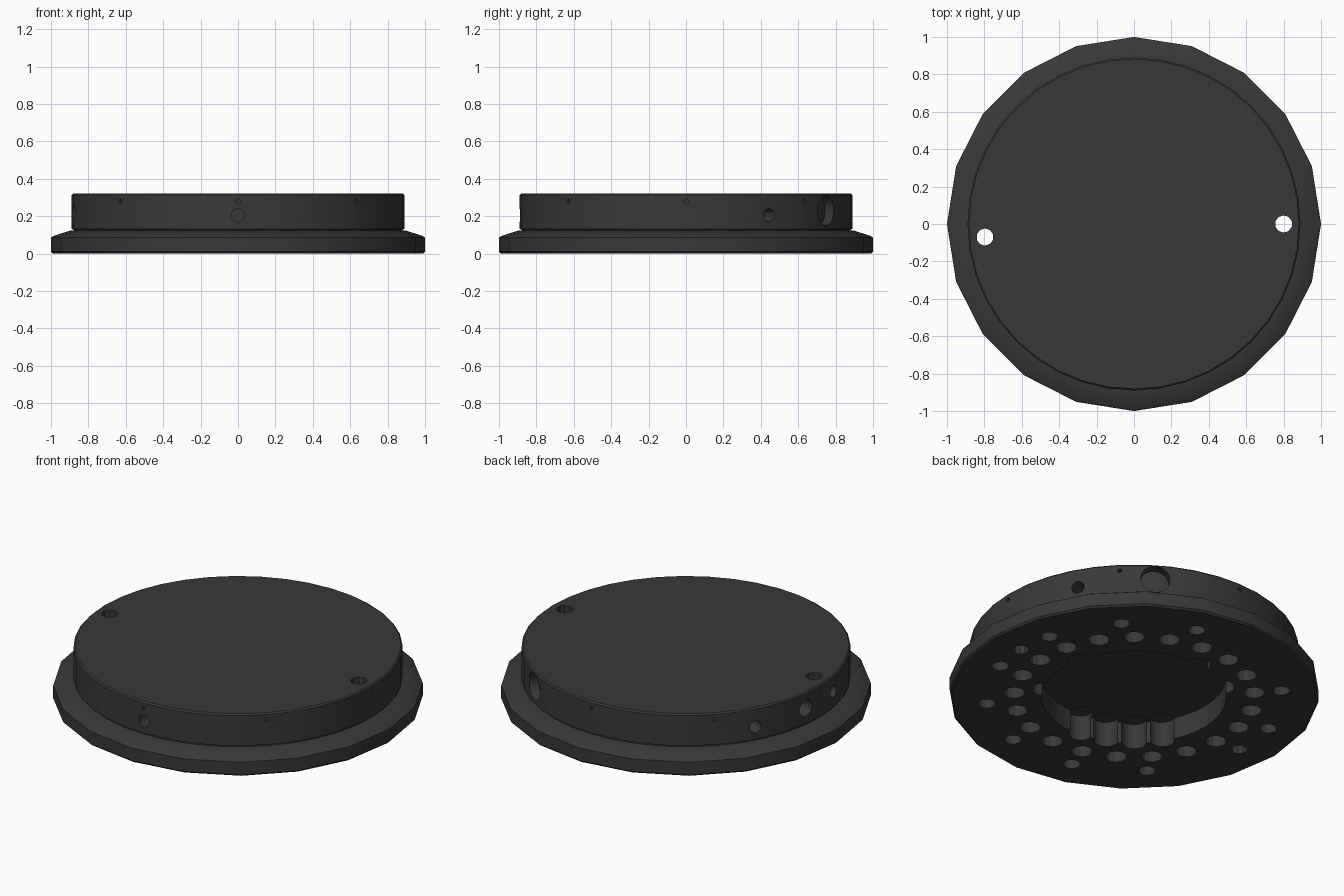
import bpy, bmesh, math
from mathutils import Matrix, Vector

if "Cube" in bpy.data.objects:
    bpy.data.objects.remove(bpy.data.objects["Cube"], do_unlink=True)

mat = bpy.data.materials.new("dark_grey")
mat.use_nodes = True
GREY = (0.04, 0.04, 0.04, 1)
mat.diffuse_color = GREY
mat.node_tree.nodes["Principled BSDF"].inputs["Base Color"].default_value = GREY


def make_object(name, bm):
    bmesh.ops.recalc_face_normals(bm, faces=bm.faces)
    mesh = bpy.data.meshes.new(name)
    bm.to_mesh(mesh)
    bm.free()
    mesh.materials.append(mat)
    ob = bpy.data.objects.new(name, mesh)
    bpy.context.collection.objects.link(ob)
    return ob


def turned(name, profile, sides):
    """Closed solid turned about z from (radius, height) points."""
    bm = bmesh.new()
    rings = []
    for r, z in profile:
        rings.append([bm.verts.new((r * math.cos(math.tau * i / sides),
                                    r * math.sin(math.tau * i / sides), z))
                      for i in range(sides)])
    for a, b in zip(rings, rings[1:]):
        for i in range(sides):
            j = (i + 1) % sides
            bm.faces.new((a[i], a[j], b[j], b[i]))
    bm.faces.new(rings[0][::-1])
    bm.faces.new(rings[-1])
    return make_object(name, bm)


def upright(bm, r, angle, radius, top, sides=12):
    """Vertical hole from the underside up to the given height."""
    a = math.radians(angle)
    m = Matrix.Translation((r * math.cos(a), r * math.sin(a), top / 2 - 0.05))
    bmesh.ops.create_cone(bm, cap_ends=True, segments=sides, radius1=radius,
                          radius2=radius, depth=top + 0.1, matrix=m)


def radial(bm, angle, z, radius, depth, sides=16):
    """Sideways hole into the drum wall."""
    a = math.radians(angle)
    d = Vector((math.cos(a), math.sin(a), 0))
    m = Matrix.Translation(d * (0.94 - depth / 2) + Vector((0, 0, z)))
    m = m @ d.to_track_quat('Z', 'Y').to_matrix().to_4x4()
    bmesh.ops.create_cone(bm, cap_ends=True, segments=sides, radius1=radius,
                          radius2=radius, depth=depth + 0.1, matrix=m)


def combine(target, other, operation):
    mod = target.modifiers.new(operation, 'BOOLEAN')
    mod.operation = operation
    mod.solver = 'EXACT'
    mod.object = other
    bpy.context.view_layer.objects.active = target
    bpy.ops.object.modifier_apply(modifier=mod.name)
    bpy.data.objects.remove(other, do_unlink=True)


# Flange and drum
body = turned("flanged_housing", [(0.99, 0), (1, 0.01), (1, 0.085), (0.985, 0.095),
                                  (0.9, 0.122)], 20)
drum = turned("drum", [(0.8, 0.05), (0.88, 0.11), (0.88, 0.128), (0.89, 0.132),
                       (0.89, 0.312), (0.882, 0.32)], 40)
combine(body, drum, 'UNION')

# Central recess in the underside
bm = bmesh.new()
upright(bm, 0, 0, 0.5, 0.13, 40)
combine(body, make_object("recess_cutter", bm), 'DIFFERENCE')

# Scalloped pockets on the recess edge
bm = bmesh.new()
for angle in (-148, -130, -112, -94, 13, 95, 127, -30):
    upright(bm, 0.49, angle, 0.068, 0.15, 16)
combine(body, make_object("pocket_cutter", bm), 'DIFFERENCE')

# Two rings of blind holes and the two through holes
bm = bmesh.new()
for i in range(21):
    upright(bm, 0.65, 50 + i * 360 / 21, 0.058, 0.11)
for i in range(12):
    if i not in (3, 6):
        upright(bm, 0.8, 15 + 30 * i, 0.048, 0.11)
for angle in (0, 185):
    upright(bm, 0.8, angle, 0.046, 0.4, 10)
combine(body, make_object("underside_cutter", bm), 'DIFFERENCE')

# Side ports, pin holes and the round shallow seat on the drum wall
bm = bmesh.new()
for angle in (30, 150, 270):
    radial(bm, angle, 0.205, 0.036, 0.12)
radial(bm, 172, 0.225, 0.05, 0.09)
radial(bm, 189, 0.225, 0.036, 0.085)
for i in range(8):
    radial(bm, 45 * i, 0.28, 0.012, 0.085, 8)
radial(bm, 57.5, 0.23, 0.08, 0.058, 24)
combine(body, make_object("wall_cutter", bm), 'DIFFERENCE')

# Soft shading with crisp edges
bpy.ops.object.select_all(action='DESELECT')
body.select_set(True)
bpy.context.view_layer.objects.active = body
bpy.ops.object.shade_smooth_by_angle(angle=math.radians(25))
